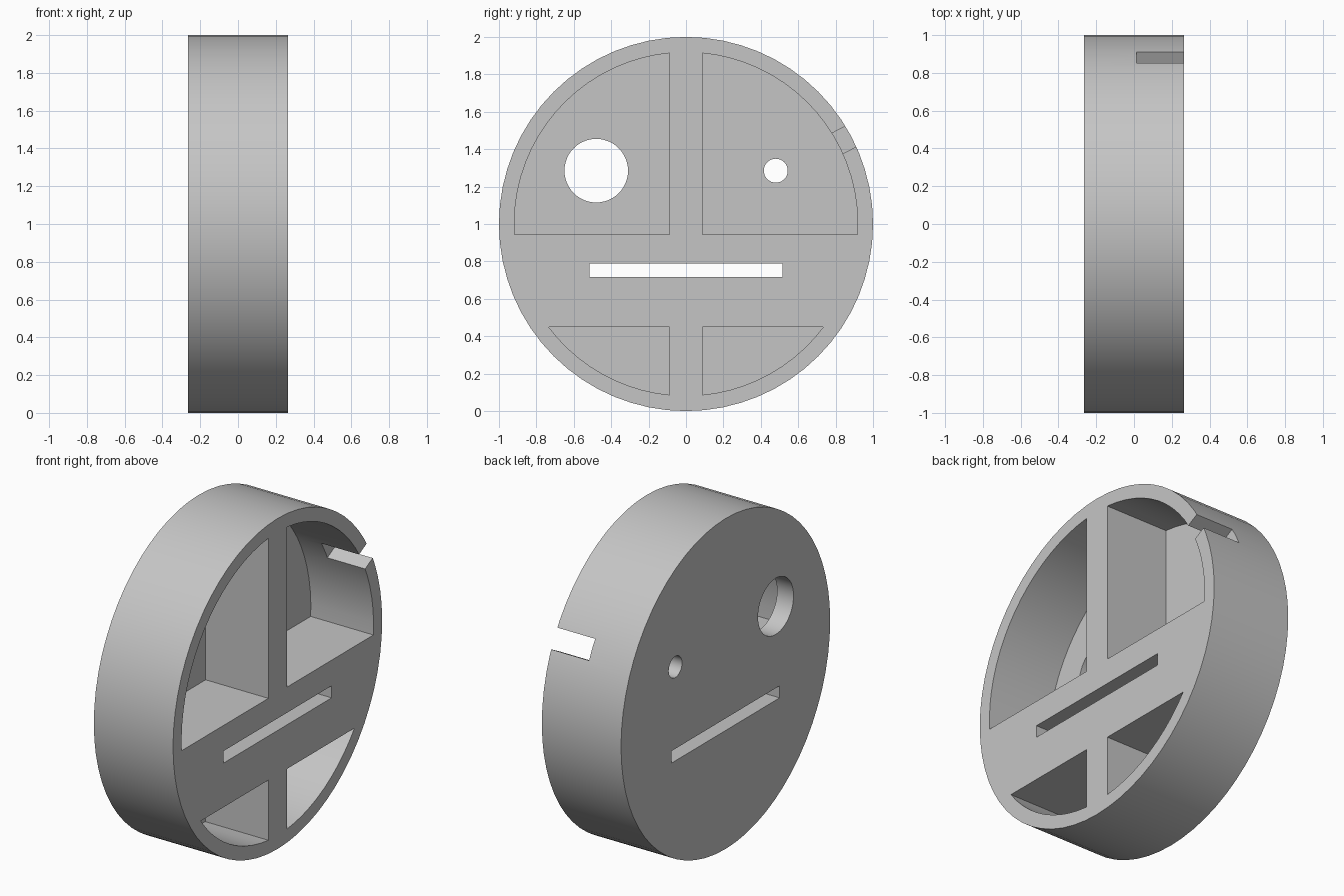
import bpy
import bmesh
from math import sin, cos, asin, acos, radians, pi

if "Cube" in bpy.data.objects:
    bpy.data.objects.remove(bpy.data.objects["Cube"])

HALF = 0.265        # half thickness of the disc
FLOOR = -0.155      # pocket floor
INNER = 0.918       # inner radius of the rim
RIB = 0.088         # half width of the centre rib
CZ = 1.0            # height of the disc centre

grey = bpy.data.materials.new("light grey")
grey.use_nodes = True
grey.diffuse_color = (0.56, 0.56, 0.56, 1)
grey.node_tree.nodes["Principled BSDF"].inputs["Base Color"].default_value = (0.56, 0.56, 0.56, 1)


def prism(name, outline, x0, x1):
    """Extrude a (y, z) outline, relative to the disc centre, along x."""
    bm = bmesh.new()
    face = bm.faces.new([bm.verts.new((x0, y, z + CZ)) for y, z in outline])
    result = bmesh.ops.extrude_face_region(bm, geom=[face])
    verts = [v for v in result["geom"] if isinstance(v, bmesh.types.BMVert)]
    bmesh.ops.translate(bm, verts=verts, vec=(x1 - x0, 0, 0))
    bmesh.ops.recalc_face_normals(bm, faces=bm.faces)
    mesh = bpy.data.meshes.new(name)
    bm.to_mesh(mesh)
    bm.free()
    mesh.materials.append(grey)
    obj = bpy.data.objects.new(name, mesh)
    bpy.context.collection.objects.link(obj)
    return obj


def arc(radius, a0, a1, steps, y=0, z=0):
    return [(y + radius * cos(a0 + (a1 - a0) * i / steps),
             z + radius * sin(a0 + (a1 - a0) * i / steps)) for i in range(steps + 1)]


def circle(radius, steps, y=0, z=0):
    return arc(radius, 0, 2 * pi, steps, y, z)[:-1]


def mirrored(outline):
    return [(-y, z) for y, z in outline]


# Solid disc
disc = prism("face_disc", circle(1.0, 64), -HALF, HALF)

# Pockets bounded by the rim, the centre rib and the crossbar
upper = [(RIB, -0.055)] + arc(INNER, asin(-0.055 / INNER), acos(RIB / INNER), 18)
lower = [(RIB, -0.55)] + arc(INNER, -acos(RIB / INNER), asin(-0.55 / INNER), 10)
cutters = []
for label, shape in (("upper", upper), ("lower", lower)):
    cutters.append(prism(label + "_pocket_cutter_a", shape, FLOOR, 0.4))
    cutters.append(prism(label + "_pocket_cutter_b", mirrored(shape), FLOOR, 0.4))

# Eye holes and mouth slot
cutters.append(prism("large_eye_cutter", circle(0.17, 48, -0.48, 0.285), -0.4, 0.4))
cutters.append(prism("small_eye_cutter", circle(0.064, 32, 0.48, 0.285), -0.4, 0.4))
mouth = [(-0.517, -0.283), (0.517, -0.283), (0.517, -0.21), (-0.517, -0.21)]
cutters.append(prism("mouth_cutter", mouth, -0.4, 0.4))

# Radial notch through the rim
a = radians(28)
notch = [(r * cos(a) - t * sin(a), r * sin(a) + t * cos(a))
         for r, t in ((0.85, -0.062), (1.1, -0.062), (1.1, 0.062), (0.85, 0.062))]
cutters.append(prism("notch_cutter", notch, 0.012, 0.4))

# Cut everything, then discard the cutters
bpy.context.view_layer.objects.active = disc
for cutter in cutters:
    cutter.hide_render = True
    mod = disc.modifiers.new(cutter.name, "BOOLEAN")
    mod.operation = "DIFFERENCE"
    mod.solver = "EXACT"
    mod.object = cutter
    bpy.ops.object.modifier_apply(modifier=mod.name)
for cutter in cutters:
    bpy.data.objects.remove(cutter)

bpy.ops.object.select_all(action="DESELECT")
disc.select_set(True)
bpy.ops.object.shade_smooth_by_angle(angle=radians(30))
